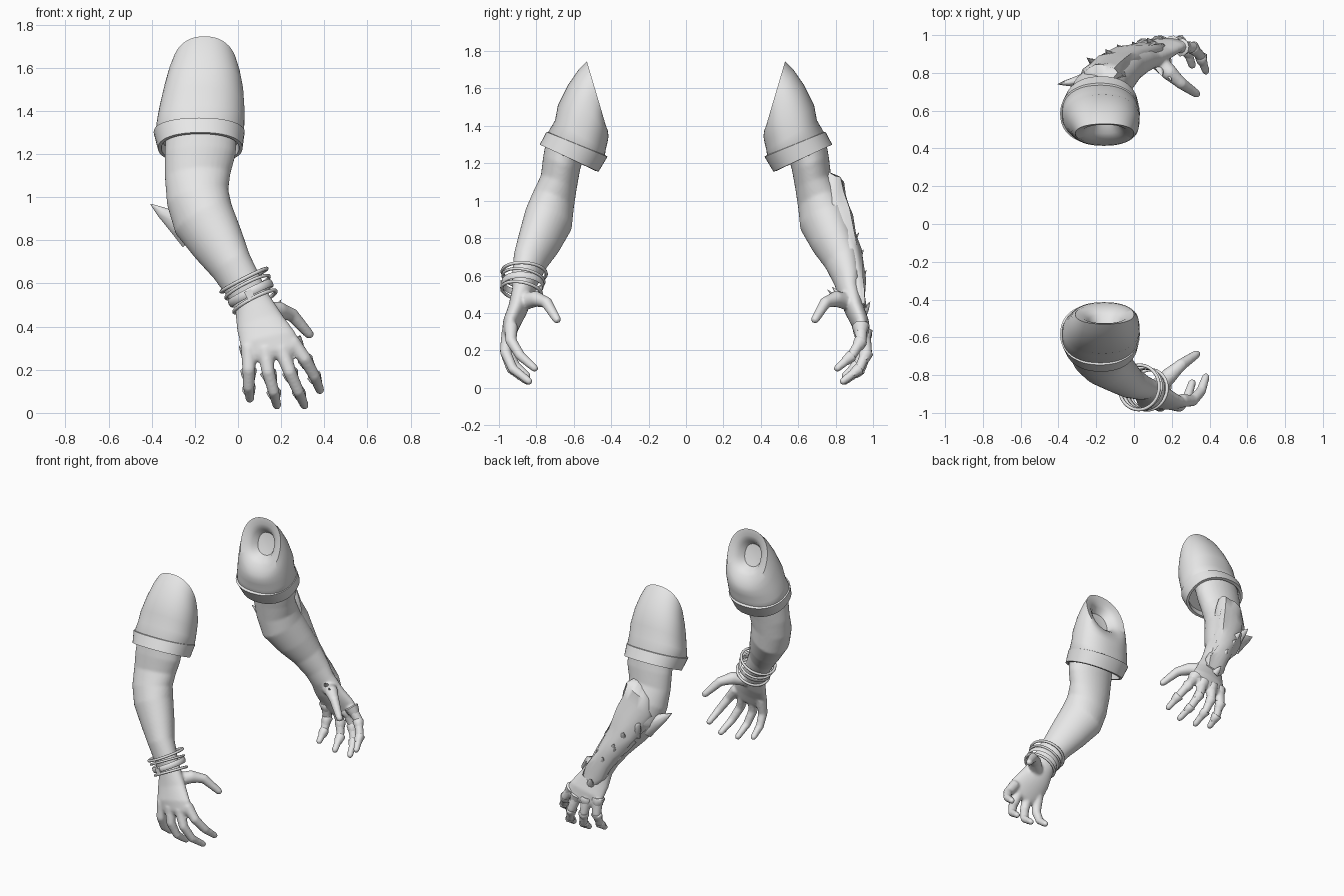
import bpy, bmesh, math, random
from mathutils import Vector, Matrix

if "Cube" in bpy.data.objects:
    bpy.data.objects.remove(bpy.data.objects["Cube"])

random.seed(4)
grey = bpy.data.materials.new("light_grey")
grey.diffuse_color = (0.8, 0.8, 0.8, 1)
grey.use_nodes = True
grey.node_tree.nodes["Principled BSDF"].inputs["Base Color"].default_value = grey.diffuse_color


def loft(bm, rows, n=32, power=1.0, jitter=0.0):
    """Skin closed rings given as (centre, half axis a, half axis b)."""
    rings = []
    for c, a, b in rows:
        ring = []
        for i in range(n):
            t = 2 * math.pi * i / n
            u, v = math.cos(t), math.sin(t)
            u = math.copysign(abs(u) ** power, u)
            v = math.copysign(abs(v) ** power, v)
            k = 1 + random.uniform(-jitter, jitter)
            ring.append(bm.verts.new(Vector(c) + (Vector(a) * u + Vector(b) * v) * k))
        rings.append(ring)
    for r, q in zip(rings, rings[1:]):
        for i in range(n):
            bm.faces.new((r[i], r[(i + 1) % n], q[(i + 1) % n], q[i]))
    bm.faces.new(rings[0])
    bm.faces.new(rings[-1])


def tube(bm, pts, radii, n=14, jitter=0.0):
    """Round tube along points, with rounded ends."""
    pts = [Vector(p) for p in pts]
    d0, d1 = (pts[0] - pts[1]).normalized(), (pts[-1] - pts[-2]).normalized()
    path = [pts[0] + d0 * radii[0] * .6] + pts
    rad = [radii[0] * .5] + list(radii)
    for along, size in ((.6, .8), (.95, .35)):
        path.append(pts[-1] + d1 * radii[-1] * along)
        rad.append(radii[-1] * size)
    rows = []
    for i, p in enumerate(path):
        d = (path[min(i + 1, len(path) - 1)] - path[max(i - 1, 0)]).normalized()
        a = d.cross(Vector((0, 1, .2))).normalized()
        rows.append((p, a * rad[i], d.cross(a) * rad[i]))
    loft(bm, rows, n, jitter=jitter)


def finish(name, bm, side, voxel=None, angle=40):
    """Store the part; side -1 is the front arm, +1 its mirrored partner."""
    if side > 0:
        bmesh.ops.scale(bm, vec=(1, -1, 1), verts=bm.verts)
    bmesh.ops.recalc_face_normals(bm, faces=bm.faces)
    me = bpy.data.meshes.new(name)
    bm.to_mesh(me)
    bm.free()
    ob = bpy.data.objects.new(name, me)
    bpy.context.collection.objects.link(ob)
    me.materials.append(grey)
    bpy.ops.object.select_all(action='DESELECT')
    ob.select_set(True)
    bpy.context.view_layer.objects.active = ob
    if voxel:
        m = ob.modifiers.new("blend", 'REMESH')
        m.mode, m.voxel_size, m.use_smooth_shade = 'VOXEL', voxel, True
        s = ob.modifiers.new("soften", 'SMOOTH')
        s.factor, s.iterations = .5, 5
    else:
        bpy.ops.object.shade_smooth_by_angle(angle=math.radians(angle))
    return ob


def slanted(yo, zo, yi, zi, xc, rx):
    """Ring through an outer and an inner point of the side profile."""
    o, i = Vector((xc, yo, zo)), Vector((xc, yi, zi))
    return ((o + i) / 2, Vector((rx, 0, 0)), (i - o) / 2)


# Arm sections: centre x y z, width axis x z, thickness
ARM = [(-.17, -.64, 1.31, .165, 0, .11), (-.175, -.665, 1.2, .165, 0, .105),
       (-.187, -.68, 1.1, .152, .01, .102), (-.187, -.71, 1.0, .142, .035, .117),
       (-.16, -.735, .9, .13, .065, .132), (-.09, -.785, .78, .107, .06, .115),
       (-.03, -.833, .68, .085, .05, .093), (.03, -.862, .58, .076, .045, .073),
       (.065, -.872, .51, .077, .04, .06), (.10, -.90, .42, .105, .035, .052),
       (.14, -.935, .34, .128, .03, .046), (.17, -.95, .28, .118, .025, .036),
       (.175, -.953, .255, .10, .02, .022)]
# Finger joints from knuckle to tip
FINGERS = [
    [(.05, -.935, .31), (.05, -.95, .20), (.05, -.915, .12), (.055, -.85, .065)],
    [(.125, -.95, .30), (.14, -.965, .19), (.165, -.935, .10), (.18, -.85, .035)],
    [(.20, -.95, .30), (.24, -.965, .19), (.28, -.925, .10), (.308, -.84, .035)],
    [(.25, -.935, .33), (.31, -.935, .25), (.355, -.885, .17), (.38, -.81, .105)],
]
THUMB = [(.12, -.87, .46), (.19, -.80, .475), (.25, -.745, .455), (.33, -.69, .365)]

for side, label in ((-1, "front"), (1, "back")):
    # Bare arm, hand and fingers blended into one skin
    bm = bmesh.new()
    loft(bm, [((x, y, z), (ax, 0, az), (0, .94 * b, -.34 * b))
              for x, y, z, ax, az, b in ARM])
    for f in FINGERS:
        tube(bm, f, (.037, .031, .027, .021))
    tube(bm, THUMB, (.048, .043, .032, .023))
    finish(label + "_arm", bm, side, voxel=.009)

    # Sleeve with a hollow in the slanted shoulder end
    rim = slanted(-.53, 1.745, -.428, 1.40, -.155, .155)
    rows = []
    for depth, s in ((.075, .2), (.07, .42), (.03, .56), (.008, .75)):
        c = rim[0] + Vector((0, -.96, -.28)) * depth
        rows.append((c, rim[1] * s, rim[2] * s))
    rows += [rim,
             slanted(-.575, 1.70, -.418, 1.375, -.157, .17),
             slanted(-.63, 1.62, -.414, 1.345, -.16, .185),
             slanted(-.685, 1.51, -.42, 1.31, -.167, .197),
             slanted(-.70, 1.43, -.43, 1.27, -.173, .203),
             slanted(-.735, 1.37, -.435, 1.23, -.178, .205),
             slanted(-.735, 1.33, -.46, 1.19, -.178, .185)]
    bm = bmesh.new()
    loft(bm, rows, 48, .88)
    finish(label + "_sleeve", bm, side)

    # Turned-up cuff
    bm = bmesh.new()
    loft(bm, [slanted(-.72, 1.365, -.44, 1.25, -.178, .19),
              slanted(-.746, 1.368, -.42, 1.235, -.18, .211),
              slanted(-.782, 1.30, -.468, 1.155, -.175, .196),
              slanted(-.764, 1.293, -.485, 1.16, -.175, .18),
              slanted(-.72, 1.34, -.47, 1.22, -.175, .17)], 48, .9)
    finish(label + "_cuff", bm, side)

# Bracelets around the front wrist: thin hoops and one flat band
axis = Vector((.45, -.12, -.88)).normalized()
wide = Vector((.89, 0, .455)).normalized()
deep = axis.cross(wide).normalized()
HOOPS = [(0, .118, .009, .009), (.036, .112, .008, .008),
         (.068, .108, .006, .019), (.112, .108, .009, .009)]
for k, (along, radius, thick, tall) in enumerate(HOOPS):
    bm = bmesh.new()
    centre = Vector((.028, -.865, .615)) + axis * along
    tilt = Matrix.Rotation(.06 * (-1) ** k, 3, wide)
    grid = []
    for i in range(48):
        t = 2 * math.pi * i / 48
        out = tilt @ (wide * math.cos(t) + deep * math.sin(t))
        grid.append([bm.verts.new(centre + out * (radius + thick * math.cos(p))
                                  + (tilt @ axis) * tall * math.sin(p))
                     for p in [2 * math.pi * j / 8 for j in range(8)]])
    for i in range(48):
        for j in range(8):
            a, b = grid[i], grid[(i + 1) % 48]
            bm.faces.new((a[j], b[j], b[(j + 1) % 8], a[(j + 1) % 8]))
    finish("bracelet_%d" % (k + 1), bm, -1, angle=60)

# Clasp on the band
bm = bmesh.new()
bmesh.ops.create_cube(bm, size=1)
bmesh.ops.scale(bm, vec=(.035, .016, .05), verts=bm.verts)
bmesh.ops.rotate(bm, cent=(0, 0, 0), matrix=Matrix.Rotation(-.47, 3, 'Y'), verts=bm.verts)
bmesh.ops.translate(bm, vec=(.055, -.983, .545), verts=bm.verts)
finish("bracelet_clasp", bm, -1)

# Rough crust along the outside of the back forearm
bm = bmesh.new()
CRUST = [(-.17, -.745, 1.13, .05, .03), (-.17, -.775, 1.08, .10, .075),
         (-.165, -.79, .99, .115, .075), (-.14, -.81, .90, .12, .085),
         (-.095, -.845, .80, .105, .072), (-.055, -.875, .72, .09, .065),
         (-.01, -.893, .64, .08, .06), (.035, -.905, .56, .075, .055),
         (.075, -.92, .48, .085, .045), (.11, -.935, .42, .06, .03)]
loft(bm, [((x, y, z), (.9 * w, 0, .44 * w), (0, .95 * d, -.3 * d))
          for x, y, z, w, d in CRUST], 16, jitter=.16)


def spike(base, tip, width, depth):
    """Flattened pointed shard."""
    base, tip = Vector(base), Vector(tip)
    d = (tip - base).normalized()
    a = d.cross(Vector((0, 1, 0))).normalized()
    b = d.cross(a)
    loft(bm, [(base.lerp(tip, t), a * width * s, b * depth * s)
              for t, s in ((0, 1), (.4, .72), (.75, .34), (1, .03))], 8, jitter=.1)


# Elbow thorn and smaller shards
spike((-.21, -.77, .83), (-.405, -.74, .968), .075, .045)
spike((-.17, -.83, .80), (-.25, -.88, .91), .05, .03)
spike((-.10, -.87, .74), (-.15, -.925, .83), .04, .025)
spike((-.04, -.90, .66), (-.09, -.95, .74), .04, .025)
spike((.03, -.92, .55), (-.01, -.965, .63), .035, .025)
spike((.13, -.84, .48), (.15, -.78, .54), .03, .018)
spike((.16, -.83, .45), (.20, -.755, .525), .025, .016)
spike((.10, -.95, .40), (.07, -.985, .46), .03, .02)
finish("forearm_crust", bm, 1, angle=50)

# Ragged collars on the finger joints of the back hand
bm = bmesh.new()
for f in FINGERS:
    for k, r in ((0, .038), (1, .031), (2, .027)):
        p, q = Vector(f[k]), Vector(f[k + 1])
        d = (q - p).normalized()
        a = d.cross(Vector((0, 1, .2))).normalized()
        b = d.cross(a)
        p = p + d * .02
        loft(bm, [(p + d * t, a * r * s, b * r * s)
                  for t, s in ((-.025, 1.05), (-.018, 1.2), (.012, 1.02), (.03, .85))],
             10, jitter=.1)
finish("finger_crust", bm, 1, angle=50)
